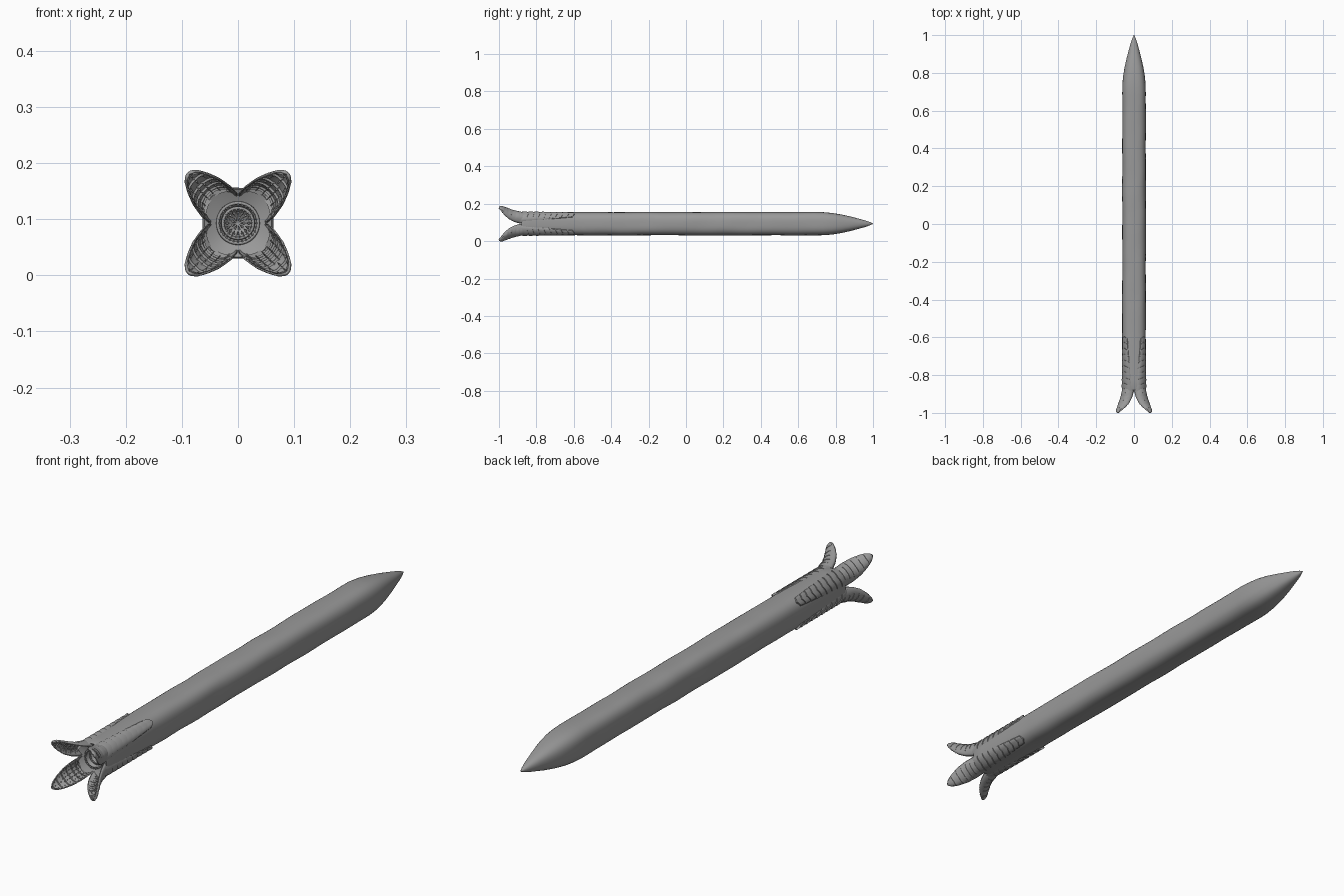
import bpy, bmesh, math
from math import sin, cos, pi, radians
from mathutils import Vector, noise

cube = bpy.data.objects.get("Cube")
if cube:
    bpy.data.objects.remove(cube, do_unlink=True)

CZ = 0.093          # height of the body axis
HALF = 0.063        # half width of the body

hide = bpy.data.materials.new("grey hide")
hide.use_nodes = True
hide.diffuse_color = (0.32, 0.32, 0.32, 1)
hide.node_tree.nodes["Principled BSDF"].inputs["Base Color"].default_value = (0.32, 0.32, 0.32, 1)


def finish(name, bm, angle=35):
    bmesh.ops.recalc_face_normals(bm, faces=bm.faces)
    mesh = bpy.data.meshes.new(name)
    bm.to_mesh(mesh)
    bm.free()
    mesh.materials.append(hide)
    ob = bpy.data.objects.new(name, mesh)
    bpy.context.collection.objects.link(ob)
    bpy.ops.object.select_all(action='DESELECT')
    ob.select_set(True)
    bpy.context.view_layer.objects.active = ob
    bpy.ops.object.shade_smooth_by_angle(angle=radians(angle))
    return ob


def skin(bm, rows, closed=False):
    """Join rows of points with quads."""
    grid = [[bm.verts.new(p) for p in row] for row in rows]
    for a, b in zip(grid, grid[1:]):
        n = len(a)
        for i in range(n if closed else n - 1):
            j = (i + 1) % n
            bm.faces.new((a[i], a[j], b[j], b[i]))
    return grid


def lerp_table(table, x):
    """Straight interpolation in rows of (key, values...), keys falling."""
    x = min(max(x, table[-1][0]), table[0][0])
    for a, b in zip(table, table[1:]):
        if x >= b[0]:
            f = (x - a[0]) / (b[0] - a[0])
            return [p + (q - p) * f for p, q in zip(a[1:], b[1:])]


def square_radius(phi, n=2.9):
    return (abs(cos(phi)) ** n + abs(sin(phi)) ** n) ** (-1 / n)


def body_point(y, r, phi):
    k = r * (1 + (square_radius(phi) - 1) * min(1, r / HALF))
    return Vector((k * cos(phi), y, CZ + k * sin(phi)))


# Long rounded-square body with a pointed tail and an open mouth
profile = [(1.0, 0.001), (0.985, 0.008), (0.96, 0.017), (0.92, 0.028), (0.88, 0.039),
           (0.83, 0.05), (0.78, 0.058), (0.73, 0.062)]
profile += [(0.69 - 0.04 * i, HALF) for i in range(39)]
profile += [(-0.87, HALF), (-0.88, 0.06), (-0.875, 0.05), (-0.87, 0.037), (-0.85, 0.03),
            (-0.83, 0.018), (-0.82, 0.001)]
bm = bmesh.new()
rows = []
for y, r in profile:
    row = []
    for i in range(40):
        phi = 2 * pi * i / 40
        p = body_point(y, r, phi)
        if -0.6 < y < 0.9:
            wobble = noise.noise(Vector((p.x * 14, y * 9, p.z * 14))) * 0.03
            p = body_point(y, r * (0.99 + wobble), phi)
        row.append(p)
    rows.append(row)
grid = skin(bm, rows, closed=True)
bm.faces.new(grid[0])
bm.faces.new(grid[-1])
finish("body", bm, 40)

# Jaw: y, spine distance, edge distance, half width
JAW = [(-0.86, 0.068, 0.032, 0.032), (-0.89, 0.076, 0.040, 0.035),
       (-0.92, 0.082, 0.054, 0.036), (-0.95, 0.097, 0.074, 0.033),
       (-0.975, 0.115, 0.098, 0.024), (-0.99, 0.126, 0.116, 0.014),
       (-1.0, 0.124, 0.121, 0.003)]


def jaw_point(y, u, lift, turn):
    spine, edge, width = lerp_table(JAW, y)
    d = edge + (spine - edge) * cos(u * pi / 2) + lift
    p = width * sin(u * pi / 2)
    return Vector((d * cos(turn) - p * sin(turn), y, CZ + d * sin(turn) + p * cos(turn)))


def band_point(y, u, lift, turn):
    half = radians(lerp_table([(-0.59, 13), (-0.62, 18), (-0.88, 37)], y)[0])
    return body_point(y, HALF + lift, turn + u * half)


def plate(bm, point, back, front, turn, chevron, height):
    """One overlapping scale, raised at its back edge."""
    rows = []
    for f, lift in ((0, -0.006), (0, height), (0.5, height * 0.8), (1, 0.001), (1, -0.006)):
        row = []
        for i in range(11):
            u = -1 + i / 5
            y = back + (front - back) * f - chevron * abs(u)
            sink = 1 - abs(u) ** 6
            row.append(point(y, u, (lift + 0.003) * sink - 0.003, turn))
        rows.append(row)
    skin(bm, rows)


def tooth(bm, base, direction, size):
    """Small four-sided spike."""
    direction = direction.normalized()
    side = direction.orthogonal().normalized() * size * 0.32
    other = direction.cross(side)
    ring = [bm.verts.new(base + v) for v in (side, other, -side, -other)]
    tip = bm.verts.new(base + direction * size)
    for i in range(4):
        bm.faces.new((ring[i], ring[(i + 1) % 4], tip))
    bm.faces.new(ring)


corners = {"upper_left": 45, "upper_right": 135, "lower_right": 225, "lower_left": 315}
for name, degrees in corners.items():
    turn = radians(degrees)

    # Cupped jaw with a hooked tip
    bm = bmesh.new()
    skin(bm, [[jaw_point(-0.86 - 0.14 * k / 20, -1 + i / 6, 0, turn) for i in range(13)]
              for k in range(21)])
    jaw = finish(name + "_jaw", bm, 50)
    shell = jaw.modifiers.new("thickness", 'SOLIDIFY')
    shell.thickness = 0.004
    shell.offset = 0

    # Scales along the body corner and the back of the jaw
    bm = bmesh.new()
    step = 0.031
    for k in range(9):
        back = -0.595 - k * step
        plate(bm, band_point, back, back - step * 1.1, turn, 0.014, 0.005)
    for k in range(6):
        back = -0.872 - k * 0.02
        plate(bm, jaw_point, back, back - 0.021, turn, 0.006, 0.004)
    finish(name + "_scales", bm, 30)

    # Rows of teeth lining the jaw
    bm = bmesh.new()
    inward = Vector((-cos(turn), -0.5, -sin(turn)))
    for k in range(12):
        y = -0.875 - k * 0.0095
        count = 8 if k < 9 else 5
        for i in range(count):
            u = -0.85 + 1.7 * i / (count - 1)
            base = jaw_point(y - 0.004 * (1 - abs(u)), u, -0.002, turn)
            tooth(bm, base, inward, 0.007)
    finish(name + "_teeth", bm, 10)

# Throat: lip rings and circles of teeth
for name, y, r in (("outer_lip", -0.873, 0.036), ("inner_lip", -0.855, 0.027)):
    bm = bmesh.new()
    loops = []
    for i in range(32):
        a = 2 * pi * i / 32
        loops.append([Vector(((r + 0.003 * cos(b)) * cos(a), y + 0.003 * sin(b),
                              CZ + (r + 0.003 * cos(b)) * sin(a)))
                      for b in (2 * pi * j / 8 for j in range(8))])
    skin(bm, loops + loops[:1], closed=True)
    bmesh.ops.remove_doubles(bm, verts=bm.verts, dist=0.00001)
    finish(name, bm, 60)

bm = bmesh.new()
for y, r, count in ((-0.873, 0.035, 28), (-0.856, 0.027, 22), (-0.838, 0.02, 16), (-0.826, 0.011, 9)):
    for i in range(count):
        a = 2 * pi * i / count
        out = Vector((cos(a), 0, sin(a)))
        tooth(bm, Vector((0, y, CZ)) + out * r, Vector((0, -0.7, 0)) - out, 0.009)
finish("throat_teeth", bm, 10)
